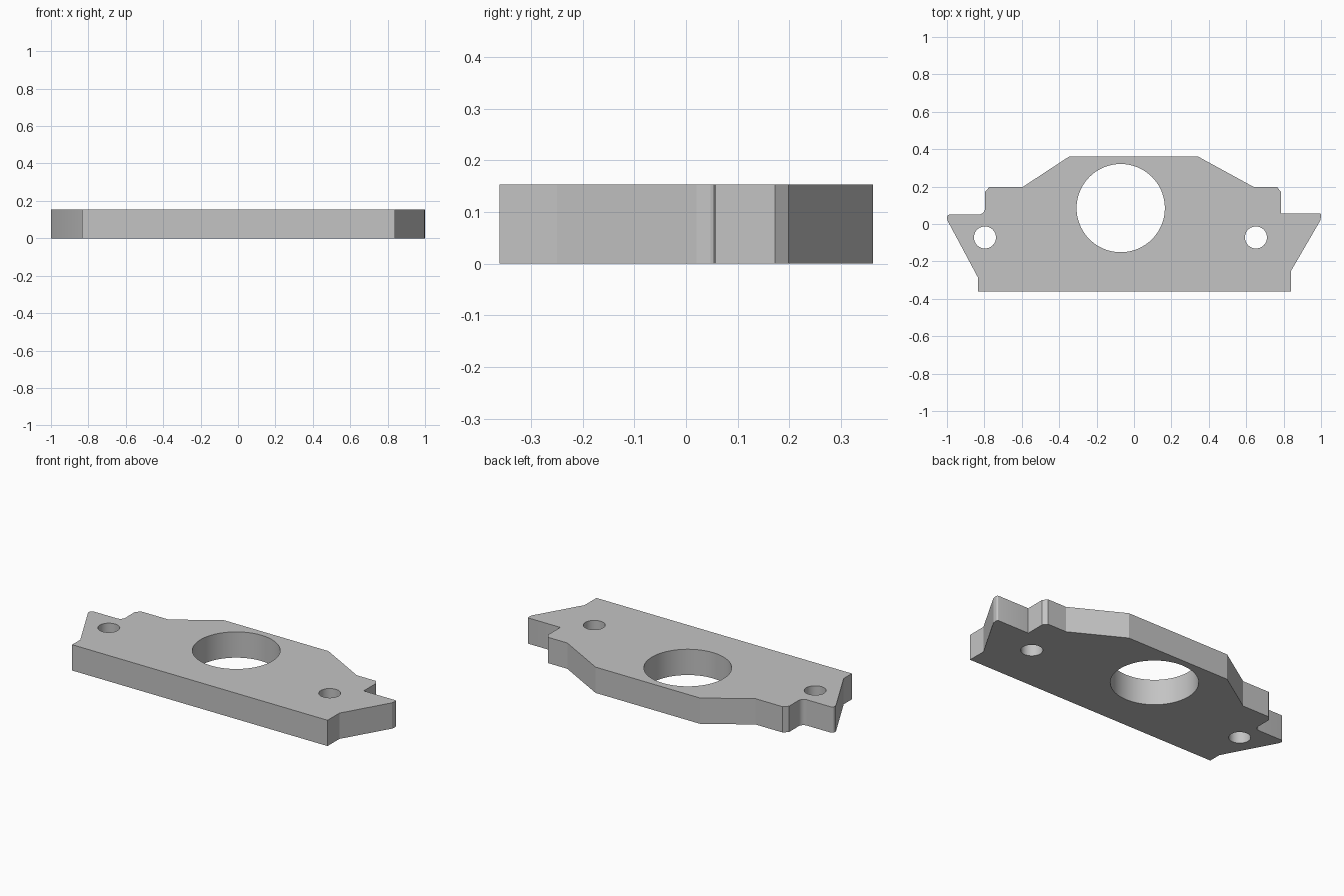
import bpy
import bmesh
import math

THICKNESS = 0.153

default_cube = bpy.data.objects.get("Cube")
if default_cube:
    bpy.data.objects.remove(default_cube, do_unlink=True)

# Plain grey metal
grey = bpy.data.materials.new("grey_metal")
grey.use_nodes = True
grey.diffuse_color = (0.55, 0.55, 0.55, 1)
grey.node_tree.nodes["Principled BSDF"].inputs["Base Color"].default_value = grey.diffuse_color


def arc(cx, cy, radius, start, end, steps=6):
    """Points along a circular arc, angles in degrees."""
    angles = [math.radians(start + (end - start) * i / steps) for i in range(steps + 1)]
    return [(cx + radius * math.cos(a), cy + radius * math.sin(a)) for a in angles]


# Plate outline, counter-clockwise from the front left corner
outline = [(-0.835, -0.361), (0.84, -0.361), (0.84, -0.25), (0.997, 0.02)]
outline += arc(0.99, 0.047, 0.01, 0, 90, 3)              # right tip
outline += [(0.785, 0.057), (0.785, 0.172), (0.765, 0.198), (0.64, 0.198),
            (0.34, 0.362), (-0.345, 0.362), (-0.595, 0.198)]
outline += [(-0.773, 0.198), (-0.797, 0.172)]
outline += arc(-0.829, 0.083, 0.032, 0, -90)             # inner fillet
outline += arc(-0.982, 0.033, 0.018, 90, 180, 4)         # left tip
outline += [(-0.998, 0.02), (-0.835, -0.285)]

# Extrude the outline into a plate
bm = bmesh.new()
base = bm.faces.new([bm.verts.new((x, y, 0)) for x, y in outline])
side = bmesh.ops.extrude_face_region(bm, geom=[base])
top_verts = [v for v in side["geom"] if isinstance(v, bmesh.types.BMVert)]
bmesh.ops.translate(bm, verts=top_verts, vec=(0, 0, THICKNESS))
bmesh.ops.recalc_face_normals(bm, faces=bm.faces)
mesh = bpy.data.meshes.new("mounting_plate")
bm.to_mesh(mesh)
bm.free()
plate = bpy.data.objects.new("mounting_plate", mesh)
bpy.context.collection.objects.link(plate)
mesh.materials.append(grey)


def drill(name, x, y, radius, sides):
    """Cut a round through-hole in the plate."""
    bpy.ops.mesh.primitive_cylinder_add(vertices=sides, radius=radius, depth=1,
                                        location=(x, y, THICKNESS / 2))
    cutter = bpy.context.object
    cutter.name = name + "_cutter"
    cutter.hide_render = True
    cutter.data.materials.append(grey)
    bpy.ops.object.select_all(action="DESELECT")
    plate.select_set(True)
    bpy.context.view_layer.objects.active = plate
    cut = plate.modifiers.new(name, "BOOLEAN")
    cut.operation = "DIFFERENCE"
    cut.solver = "EXACT"
    cut.object = cutter
    bpy.ops.object.modifier_apply(modifier=name)
    bpy.data.objects.remove(cutter, do_unlink=True)


# Large bore and the two bolt holes
drill("centre_bore", -0.071, 0.085, 0.236, 72)
for name, x in (("left_bolt_hole", 0.652), ("right_bolt_hole", -0.797)):
    drill(name, x, -0.072, 0.059, 40)

bpy.ops.object.shade_smooth_by_angle(angle=math.radians(20))
